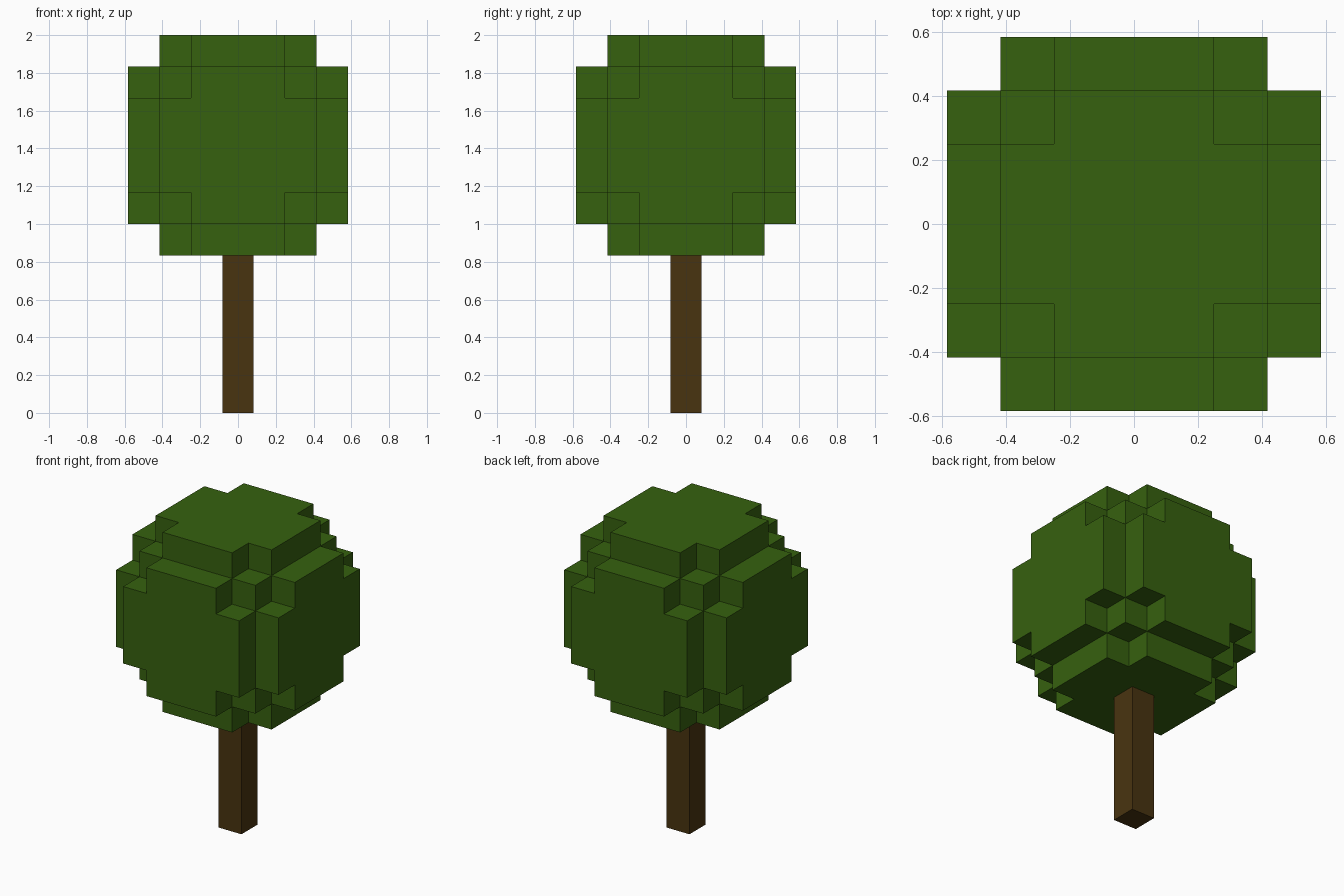
import bpy, bmesh
from mathutils import Vector

if "Cube" in bpy.data.objects:
    bpy.data.objects.remove(bpy.data.objects["Cube"])

U = 1 / 6  # edge length of one block


def material(name, rgb):
    m = bpy.data.materials.new(name)
    m.diffuse_color = (*rgb, 1)
    m.use_nodes = True
    m.node_tree.nodes["Principled BSDF"].inputs["Base Color"].default_value = m.diffuse_color
    return m


def finish(bm, name, mat):
    mesh = bpy.data.meshes.new(name)
    bm.to_mesh(mesh)
    bm.free()
    mesh.materials.append(mat)
    obj = bpy.data.objects.new(name, mesh)
    bpy.context.collection.objects.link(obj)
    return obj


leaf_green = material("leaf green", (0.037, 0.120, 0.0047))
bark_brown = material("bark brown", (0.066, 0.034, 0.005))

# Trunk: one block wide, five blocks tall
bm = bmesh.new()
bmesh.ops.create_cube(bm, size=1)
bmesh.ops.scale(bm, vec=(U, U, 5 * U), verts=bm.verts)
bmesh.ops.translate(bm, vec=(0, 0, 2.5 * U), verts=bm.verts)
finish(bm, "trunk", bark_brown)

# Canopy: seven-block ball, keeping only the exposed block faces
R = range(-3, 4)
blocks = {(i, j, k) for i in R for j in R for k in R
          if i * i + j * j + k * k <= 14}
centre = Vector((0, 0, 8.5 * U))
bm = bmesh.new()
for block in blocks:
    for axis in range(3):
        for side in (-1, 1):
            n = Vector((0, 0, 0))
            n[axis] = side
            if tuple(int(c) for c in Vector(block) + n) in blocks:
                continue
            a = Vector((0, 0, 0))
            a[(axis + 1) % 3] = 1
            b = n.cross(a)
            mid = Vector(block) + n / 2
            bm.faces.new([bm.verts.new(centre + U * (mid + (s * a + t * b) / 2))
                          for s, t in ((-1, -1), (1, -1), (1, 1), (-1, 1))])
bmesh.ops.remove_doubles(bm, verts=bm.verts, dist=0.001)
# Merge coplanar block faces into clean flat panels
bmesh.ops.dissolve_limit(bm, angle_limit=0.01, verts=bm.verts, edges=bm.edges)
finish(bm, "canopy", leaf_green)
